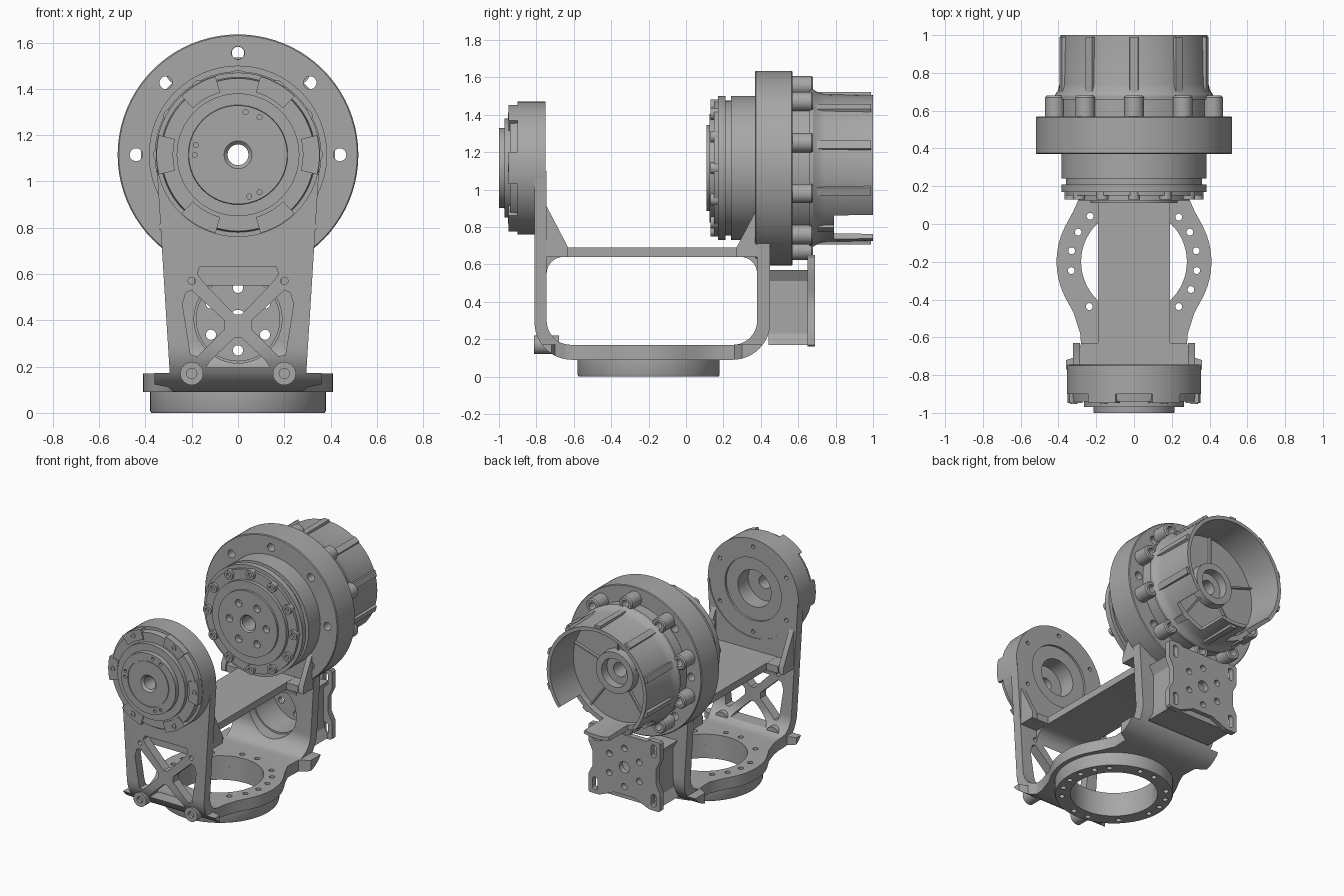
import bpy
import bmesh
from math import cos, sin, radians

if "Cube" in bpy.data.objects:
    bpy.data.objects.remove(bpy.data.objects["Cube"], do_unlink=True)

metal = bpy.data.materials.new("brushed grey metal")
metal.use_nodes = True
metal.diffuse_color = (.39, .39, .39, 1)
metal.node_tree.nodes["Principled BSDF"].inputs["Base Color"].default_value = (.39, .39, .39, 1)

AXIS_Z = 1.115   # height of the tilt axis
BASE_Y = -.2     # centre of the turntable
PLATE_Z = .405   # centre of the mounting plate


def make_object(name, bm):
    bmesh.ops.remove_doubles(bm, verts=bm.verts, dist=.00001)
    bmesh.ops.recalc_face_normals(bm, faces=bm.faces)
    mesh = bpy.data.meshes.new(name)
    bm.to_mesh(mesh)
    bm.free()
    mesh.materials.append(metal)
    obj = bpy.data.objects.new(name, mesh)
    bpy.context.collection.objects.link(obj)
    return obj


def arc(cx, cy, r, start, end, steps=12):
    angles = [radians(start + (end - start) * i / steps) for i in range(steps + 1)]
    return [(cx + r * cos(a), cy + r * sin(a)) for a in angles]


def polar(r, degrees, cx=0, cy=AXIS_Z):
    return cx + r * cos(radians(degrees)), cy + r * sin(radians(degrees))


def mirrored(half):
    return half + [(-x, y) for x, y in reversed(half)]


def extrude(name, outline, axis, low, high):
    """Prism of a 2D outline along the x, y or z axis."""
    place = {"x": lambda u, v, t: (t, u, v),
             "y": lambda u, v, t: (u, t, v),
             "z": lambda u, v, t: (u, v, t)}[axis]
    bm = bmesh.new()
    ends = [[bm.verts.new(place(u, v, t)) for u, v in outline] for t in (low, high)]
    for end in ends:
        bm.faces.new(end)
    count = len(outline)
    for i in range(count):
        j = (i + 1) % count
        bm.faces.new((ends[0][i], ends[0][j], ends[1][j], ends[1][i]))
    return make_object(name, bm)


def revolve(name, profile, axis="y", cx=0, cy=AXIS_Z, segments=64):
    """Closed (radius, position) profile turned around the y or z axis."""
    bm = bmesh.new()
    rings = []
    for s in range(segments):
        ring = []
        for r, t in profile:
            u, v = polar(r, 360 * s / segments, cx, cy)
            ring.append(bm.verts.new((u, t, v) if axis == "y" else (u, v, t)))
        rings.append(ring)
    count = len(profile)
    for s in range(segments):
        a, b = rings[s], rings[(s + 1) % segments]
        for i in range(count):
            j = (i + 1) % count
            if profile[i][0] or profile[j][0]:
                bm.faces.new((a[i], a[j], b[j], b[i]))
    return make_object(name, bm)


def hole(axis, centre, r, low, high, steps=20):
    return extrude("cutter", arc(*centre, r, 0, 360, steps)[:-1], axis, low, high)


def combine(obj, cutters, operation="DIFFERENCE"):
    """Bake one boolean with all cutters merged, then drop the cutters."""
    bm = bmesh.new()
    for cutter in cutters:
        bm.from_mesh(cutter.data)
        bpy.data.objects.remove(cutter)
    tool = make_object("cutter", bm)
    tool.hide_render = True
    mod = obj.modifiers.new("cut", "BOOLEAN")
    mod.operation, mod.solver, mod.object = operation, "EXACT", tool
    graph = bpy.context.evaluated_depsgraph_get()
    baked = bpy.data.meshes.new_from_object(obj.evaluated_get(graph))
    obj.modifiers.clear()
    obj.data = baked
    bpy.data.objects.remove(tool)


# Yoke: a U in side view, trimmed by its plan and its front outline
u_shape = ([(-.81, 1.1)] + arc(-.61, .29, .2, 180, 270) + arc(.25, .29, .2, 270, 360)
           + [(.45, .9), (.38, .9)] + arc(.25, .3, .13, 360, 270)
           + arc(-.615, .3, .13, 270, 180) + [(-.745, 1.1)])
yoke = extrude("yoke_frame", u_shape, "x", -.5, .5)
plan = mirrored([(.36, .6), (.36, .3), (.29, .26), (.285, .15), (.32, .07)]
                + arc(0, BASE_Y, .41, 28, -28) + [(.32, -.47), (.285, -.58), (.28, -.64),
                                                  (.3, -.7), (.36, -.72), (.36, -.95)])
combine(yoke, [extrude("cutter", plan, "z", 0, 2)], "INTERSECT")
front = mirrored([(.45, .02), (.45, .172), (.295, .172), (.355, 1.13)])
combine(yoke, [extrude("cutter", front, "y", -2, 2)], "INTERSECT")

# Truss windows in the front wall, bores in floor and walls
side_window = [(.225, .52), (.24, .47), (.205, .25), (.175, .245), (.06, .36), (.06, .4), (.2, .53)]
windows = [mirrored([(.165, .63), (.175, .6), (.15, .565), (.015, .425)]),
           mirrored([(.14, .195), (.12, .225), (.015, .325)]),
           side_window, [(-x, z) for x, z in side_window]]
cutters = [extrude("cutter", w, "y", -.95, -.55) for w in windows]
cutters += [hole("y", (x, .57), .016, -.9, -.7) for x in (-.2, .2)]
cutters += [hole("y", (0, AXIS_Z), .34, -.9, -.7, 64),
            hole("y", (0, PLATE_Z), .19, .3, .5, 48),
            hole("z", (0, BASE_Y), .28, 0, .25, 64)]
combine(yoke, cutters)


def ring_holes():
    angles = (10, 28, 45, 80, 100, 134, 152, 170, 188, 225, 260, 280, 315, 334, 352)
    return [hole("z", polar(.335, a, 0, BASE_Y), .018, -.1, .3) for a in angles]


combine(yoke, ring_holes())

# Turntable ring under the floor
base = revolve("base_ring", [(.28, 0), (.375, 0), (.38, .01), (.38, .091), (.28, .091)],
               "z", 0, BASE_Y, 72)
combine(base, ring_holes())

# Cross shelf with rounded undersides and wide ends
extrude("cross_shelf", [(-.747, .69), (.39, .69)] + arc(.29, .55, .09, 0, 90)
        + arc(-.655, .55, .09, 90, 180), "x", -.19, .19)
for name, wall, tip in (("front", -.75, -.63), ("rear", .39, .27)):
    extrude(name + "_shelf_end", mirrored([(.31, wall), (.28, tip), (.19, tip)]), "z", .64, .689)
    for side in (-1, 1):
        extrude(name + "_gusset", [(wall, .92), (wall, .64), (tip, .64), (tip, .69)],
                "x", side * .285, side * .322)

# Foot bosses with bolts on the front corners
for x in (-.2, .2):
    revolve("foot_boss", [(0, -.79), (.022, -.79), (.022, -.812), (.05, -.812), (.05, -.68), (0, -.68)],
            cx=x, cy=.17, segments=24)

# Front bearing disc
disc = revolve("bearing_disc", [
    (.045, -.985), (.06, -1), (.155, -1), (.155, -.994), (.163, -.994), (.163, -1),
    (.213, -1), (.215, -.97), (.265, -.97), (.265, -.94), (.33, -.94), (.335, -.9),
    (.355, -.9), (.355, -.75), (.22, -.75), (.22, -.765), (.13, -.765), (.13, -.88), (.045, -.88)])
small = [hole("y", polar(.187, a), .011, -1.1, -.98, 12) for a in (60, 80, 167, 180, 285, 300)]
back = [hole("y", polar(.3, 60 * i + 30), .014, -.78, -.7, 12) for i in range(6)]
combine(disc, small + back)
for i in range(6):
    tab = arc(0, AXIS_Z, .352, 60 * i - 14, 60 * i + 14) + arc(0, AXIS_Z, .28, 60 * i + 14, 60 * i - 14)
    extrude("disc_tab", tab, "y", -.948, -.895)
    x, z = polar(.32, 60 * i)
    revolve("disc_screw", [(0, -.945), (.01, -.945), (.01, -.953), (.02, -.953), (.02, -.93), (0, -.93)],
            cx=x, cy=z, segments=16)

# Actuator body with large flange
body = revolve("actuator_body", [
    (.05, .12), (.06, .11), (.23, .11), (.23, .125), (.29, .125), (.29, .15), (.36, .15), (.36, .17),
    (.385, .17), (.385, .21), (.36, .21), (.36, .24), (.385, .24), (.385, .37), (.515, .37),
    (.52, .375), (.52, .565), (.515, .57), (.405, .57), (.405, .67), (.05, .67)], segments=80)
cutters = [hole("y", polar(.44, 45 * i), .028, .3, .6) for i in range(8)]
cutters += [hole("y", polar(.145, 60 * i), .026, .05, .15) for i in range(6)]
combine(body, cutters)
for i in range(12):
    x, z = polar(.335, 30 * i)
    revolve("ring_bolt", [(0, .145), (.015, .145), (.015, .13), (.032, .13), (.032, .175), (0, .175)],
            cx=x, cy=z, segments=20)

# Rear motor cover: open cup with hub, side slots, ribs and bosses
cup = revolve("motor_cover", [
    (.05, .66), (.42, .66), (.42, .68), (.402, .71), (.395, .74), (.39, 1), (.365, 1), (.36, .745),
    (.15, .745), (.145, .8), (.1, .8), (.1, .74), (.05, .74)], segments=80)
cutters = []
for a in (-40, -140):
    b = -75 if a == -40 else -105
    corners = [polar(.3, a), polar(.55, a), polar(.55, b), polar(.3, b)]
    cutters.append(extrude("cutter", corners, "y", .79, 1.1))
combine(cup, cutters)
for i in range(10):
    angle = 36 * i + 18
    end = .79 if angle in (234, 306) else .99
    rib = arc(0, AXIS_Z, .408, angle - 3, angle + 3, 2) + arc(0, AXIS_Z, .38, angle + 4, angle - 4, 2)
    extrude("cover_rib", rib, "y", .66, end)
    x, z = polar(.44, angle)
    revolve("cover_boss", [(.027, .56), (.052, .56), (.052, .67), (.045, .68), (.027, .68)],
            cx=x, cy=z, segments=24)
    if i % 2 == 0:
        web = [polar(.14, angle - 2), polar(.37, angle - .8), polar(.37, angle + .8), polar(.14, angle + 2)]
        extrude("floor_web", web, "y", .73, .765)

# Hollow spacer and slotted mounting plate behind the rear wall
spacer = extrude("mount_spacer", mirrored([(.25, .17), (.215, .23), (.215, .51), (.25, .57)]), "y", .44, .66)
combine(spacer, [hole("y", (0, PLATE_Z), .18, .4, .7, 48)])
half = [(.17, .17), (.2, .16), (.27, .16), (.28, .17), (.28, .29), (.25, .35),
        (.25, .46), (.28, .52), (.28, .64), (.27, .65), (.2, .65), (.17, .635)]
plate = extrude("mounting_plate", mirrored([(.08, .21)] + half), "y", .65, .69)
cutters = [hole("y", polar(.135, 60 * i + 30, 0, PLATE_Z), .022, .6, .75) for i in range(6)]
cutters.append(hole("y", (0, PLATE_Z), .04, .6, .75))
for x in (-.23, .23):
    for z in (.23, .58):
        slot = arc(x, z + .025, .02, 0, 180) + arc(x, z - .025, .02, 180, 360)
        cutters.append(extrude("cutter", slot, "y", .6, .75))
combine(plate, cutters)

# Smooth round surfaces, keep edges sharp
bpy.ops.object.select_all(action="DESELECT")
for obj in bpy.context.collection.objects:
    if obj.type == "MESH":
        obj.select_set(True)
        bpy.context.view_layer.objects.active = obj
bpy.ops.object.shade_smooth_by_angle(angle=radians(30))
